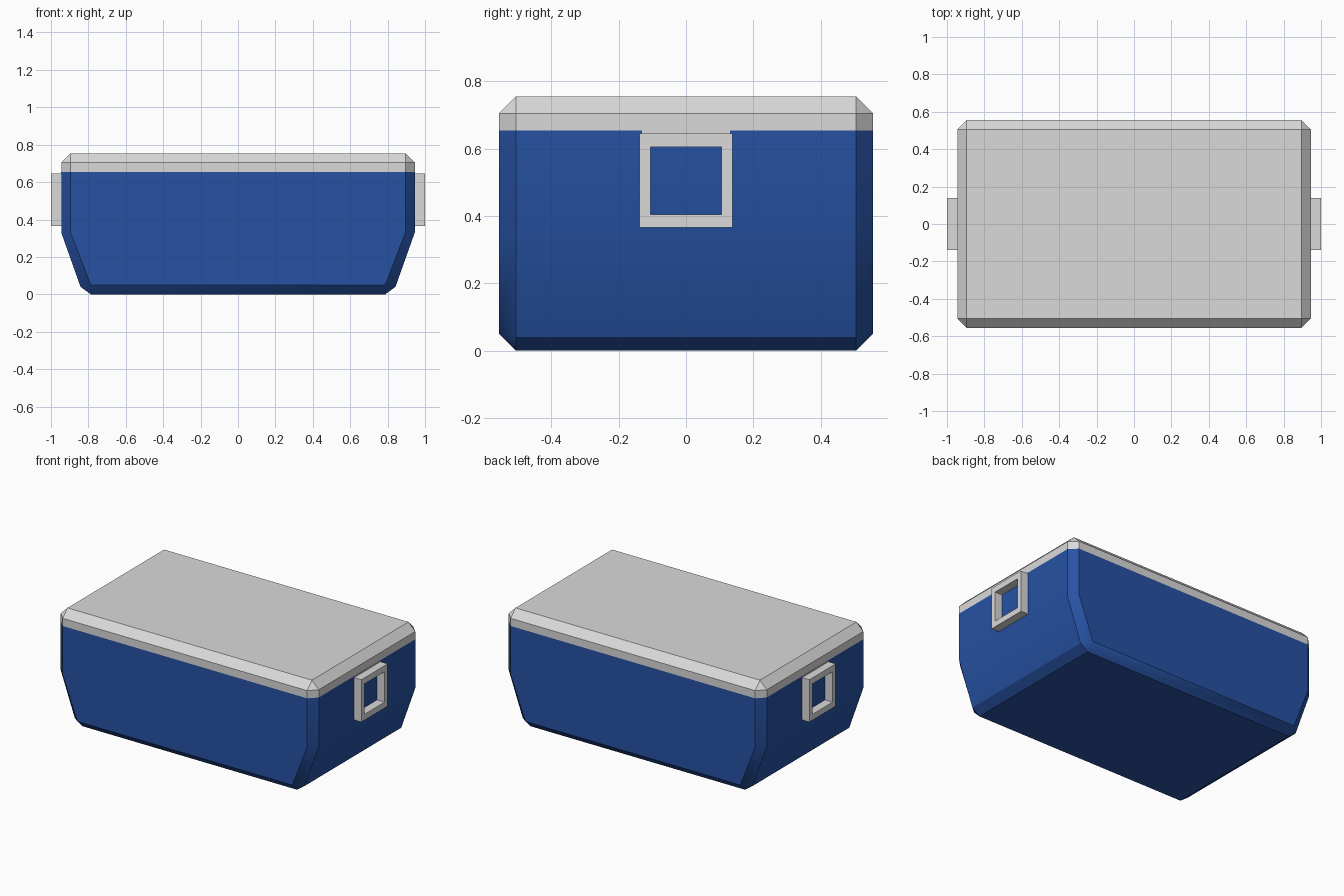
import bpy, bmesh

if "Cube" in bpy.data.objects:
    bpy.data.objects.remove(bpy.data.objects["Cube"])


def material(name, rgb):
    m = bpy.data.materials.new(name)
    m.diffuse_color = (*rgb, 1)
    m.use_nodes = True
    m.node_tree.nodes["Principled BSDF"].inputs["Base Color"].default_value = m.diffuse_color
    return m


GREY = material("light_grey", (0.70, 0.70, 0.70))
BLUE = material("deep_blue", (0.020, 0.085, 0.37))


def skin(name, loops, mat, cap_first=False, cap_last=False, closed=False):
    """Join successive point loops with faces and make an object."""
    bm = bmesh.new()
    rings = [[bm.verts.new(p) for p in loop] for loop in loops]
    pairs = list(zip(rings, rings[1:]))
    if closed:
        pairs.append((rings[-1], rings[0]))
    for a, b in pairs:
        n = len(a)
        for i in range(n):
            j = (i + 1) % n
            bm.faces.new((a[i], a[j], b[j], b[i]))
    if cap_first:
        bm.faces.new(rings[0][::-1])
    if cap_last:
        bm.faces.new(rings[-1])
    # collapsed corners become triangles
    bmesh.ops.remove_doubles(bm, verts=bm.verts, dist=0.0005)
    if closed:
        bmesh.ops.recalc_face_normals(bm, faces=bm.faces)
    me = bpy.data.meshes.new(name)
    bm.to_mesh(me)
    bm.free()
    me.materials.append(mat)
    ob = bpy.data.objects.new(name, me)
    bpy.context.collection.objects.link(ob)
    return ob


def octagon(xe, ye, ze, xs, ys, zs):
    """Chamfered rectangle: end points (xe, ye, ze), side points (xs, ys, zs)."""
    return [(xe, -ye, ze), (xe, ye, ze), (xs, ys, zs), (-xs, ys, zs),
            (-xe, ye, ze), (-xe, -ye, ze), (-xs, -ys, zs), (xs, -ys, zs)]


def wall(z):
    return octagon(0.945, 0.505, z, 0.895, 0.555, z)


SEAM = 0.653

# blue tub with ends that slope inwards below
tub = skin("tub", [
    octagon(0.787, 0.505, 0, 0.787, 0.505, 0),
    octagon(0.842, 0.505, 0.04, 0.787, 0.555, 0.05),
    wall(0.33), wall(SEAM)], BLUE, cap_first=True)

# grey lid with chamfered rim
lid = skin("lid", [
    wall(SEAM), wall(0.704),
    octagon(0.895, 0.505, 0.754, 0.895, 0.505, 0.754)], GREY, cap_last=True)

for ob in (tub, lid):
    bpy.context.view_layer.objects.active = ob
    ob.select_set(True)
    bpy.ops.object.shade_smooth_by_angle(angle=0.52)
    ob.select_set(False)


def rect(x, y, z0, z1):
    return [(x, -y, z0), (x, y, z0), (x, y, z1), (x, -y, z1)]


def mirror_x(ob):
    ob.modifiers.new("mirror", 'MIRROR').use_axis[0] = True


# square frame handles on both ends
handle = skin("handle", [
    rect(0.944, 0.138, 0.365, 0.645), rect(1.0, 0.138, 0.365, 0.645),
    rect(1.0, 0.105, 0.404, 0.605), rect(0.944, 0.105, 0.404, 0.605)],
    GREY, closed=True)
mirror_x(handle)

# thin grey tab between handle and lid
tab = skin("handle_tab", [
    rect(0.943, 0.131, 0.643, SEAM), rect(0.947, 0.131, 0.643, SEAM)],
    GREY, cap_first=True, cap_last=True)
mirror_x(tab)
